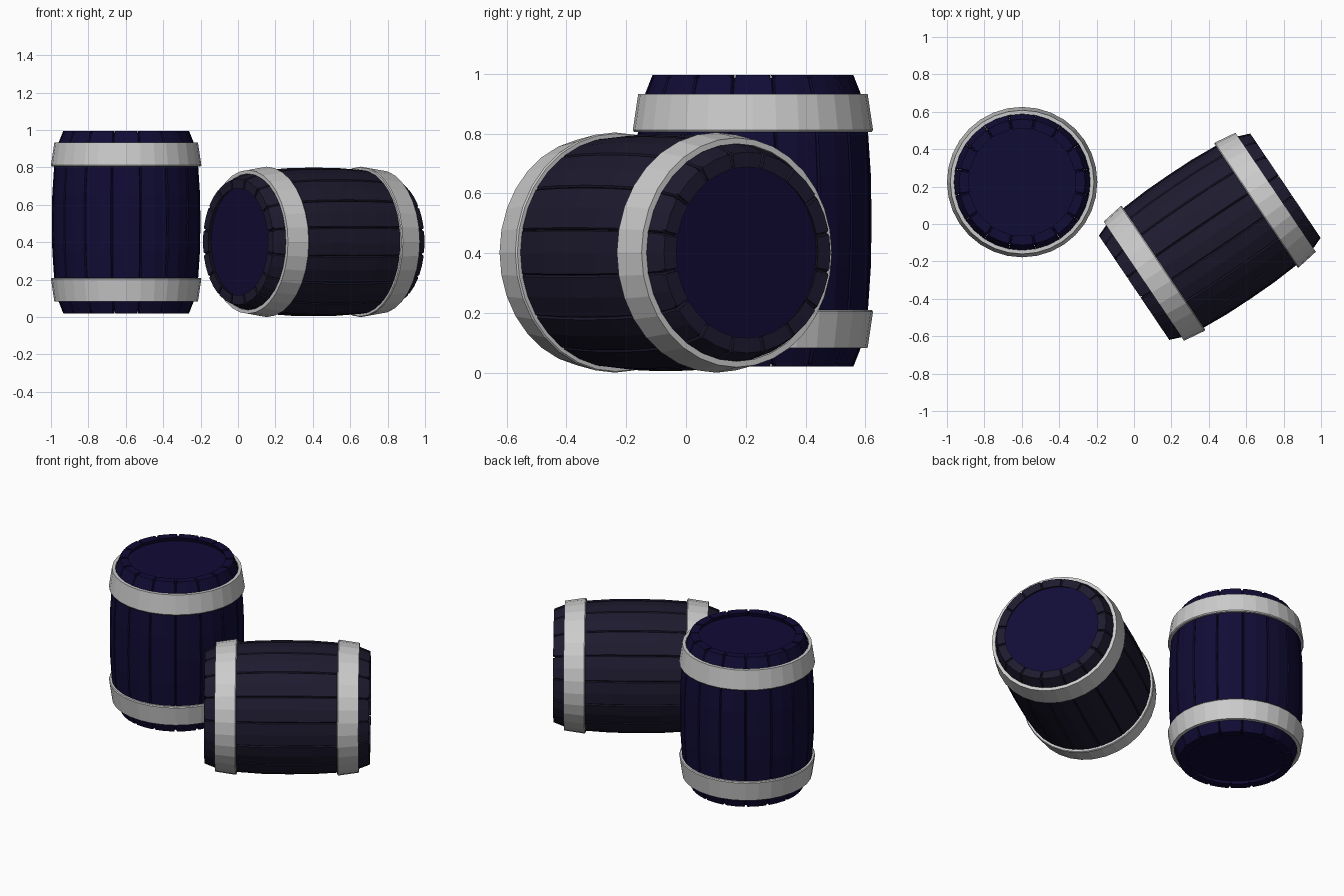
import bpy, bmesh
from math import pi, cos, sin, radians
from mathutils import Matrix

if "Cube" in bpy.data.objects:
    bpy.data.objects.remove(bpy.data.objects["Cube"])

N = 16                       # staves per barrel
HOOP_SIDES = 32
# stave profile from the middle to one end: height, outer radius, gap width
HALF = [(0.0, 0.397, 0.001), (0.15, 0.395, 0.001), (0.30, 0.385, 0.001),
        (0.425, 0.361, 0.001), (0.476, 0.341, 0.001), (0.479, 0.340, 0.012),
        (0.488, 0.336, 0.013)]
PROFILE = [(-h, r, g) for h, r, g in reversed(HALF[1:])] + HALF
WALL = 0.05


def material(name, rgb):
    m = bpy.data.materials.new(name)
    m.diffuse_color = (*rgb, 1)
    m.use_nodes = True
    m.node_tree.nodes["Principled BSDF"].inputs["Base Color"].default_value = m.diffuse_color
    return m


def finish(name, bm, matrix, mat=None):
    bmesh.ops.recalc_face_normals(bm, faces=bm.faces)
    me = bpy.data.meshes.new(name)
    bm.to_mesh(me)
    bm.free()
    ob = bpy.data.objects.new(name, me)
    ob.matrix_world = matrix
    if mat:
        me.materials.append(mat)
    bpy.context.collection.objects.link(ob)
    return ob


def bridge(bm, a, b):
    for i in range(len(a)):
        j = (i + 1) % len(a)
        bm.faces.new((a[i], a[j], b[j], b[i]))


def staves(name, matrix, mat):
    bm = bmesh.new()
    for s in range(N):
        mid = 2 * pi * s / N
        rings = []
        for h, r, gap in PROFILE:
            half = pi / N - gap / (2 * r)
            section = [(r - 0.006, -half), (r, -half * 0.93), (r, 0), (r, half * 0.93),
                       (r - 0.006, half), (r - WALL, half), (r - WALL, 0), (r - WALL, -half)]
            rings.append([bm.verts.new((q * cos(mid + a), q * sin(mid + a), h))
                          for q, a in section])
        for a, b in zip(rings, rings[1:]):
            bridge(bm, a, b)
        bm.faces.new(rings[0])
        bm.faces.new(rings[-1])
    finish(name, bm, matrix, mat)


def hoop(name, matrix, side):
    # tapered band, wider towards the middle of the barrel, with a small chamfer
    section = [(0.398, 0.298), (0.402, 0.304), (0.384, 0.425), (0.364, 0.425), (0.382, 0.298)]
    bm = bmesh.new()
    rings = []
    for i in range(HOOP_SIDES):
        a = 2 * pi * i / HOOP_SIDES
        rings.append([bm.verts.new((r * cos(a), r * sin(a), side * h)) for r, h in section])
    for i in range(HOOP_SIDES):
        bridge(bm, rings[i], rings[(i + 1) % HOOP_SIDES])
    finish(name, bm, matrix)


def lid(name, matrix, side, mat):
    # recessed end board
    bm = bmesh.new()
    bmesh.ops.create_cone(bm, cap_ends=True, segments=32, radius1=0.335, radius2=0.335,
                          depth=0.03, matrix=Matrix.Translation((0, 0, side * 0.447)))
    finish(name, bm, matrix, mat)


def barrel(prefix, matrix, stave_mat, lid_mat):
    staves(prefix + "_staves", matrix, stave_mat)
    for side, end in ((1, "a"), (-1, "b")):
        hoop(f"{prefix}_hoop_{end}", matrix, side)
        lid(f"{prefix}_lid_{end}", matrix, side, lid_mat)


navy = material("navy_wood", (0.0055, 0.0035, 0.036))
dusk = material("dusky_wood", (0.0125, 0.0105, 0.028))

# standing barrel, then the one lying on its side
barrel("standing_barrel", Matrix.Translation((-0.598, 0.224, 0.508)), navy, navy)
barrel("lying_barrel",
       Matrix.Translation((0.405, -0.068, 0.402)) @ Matrix.Rotation(radians(34), 4, 'Z')
       @ Matrix.Rotation(radians(90), 4, 'Y'), dusk, navy)
